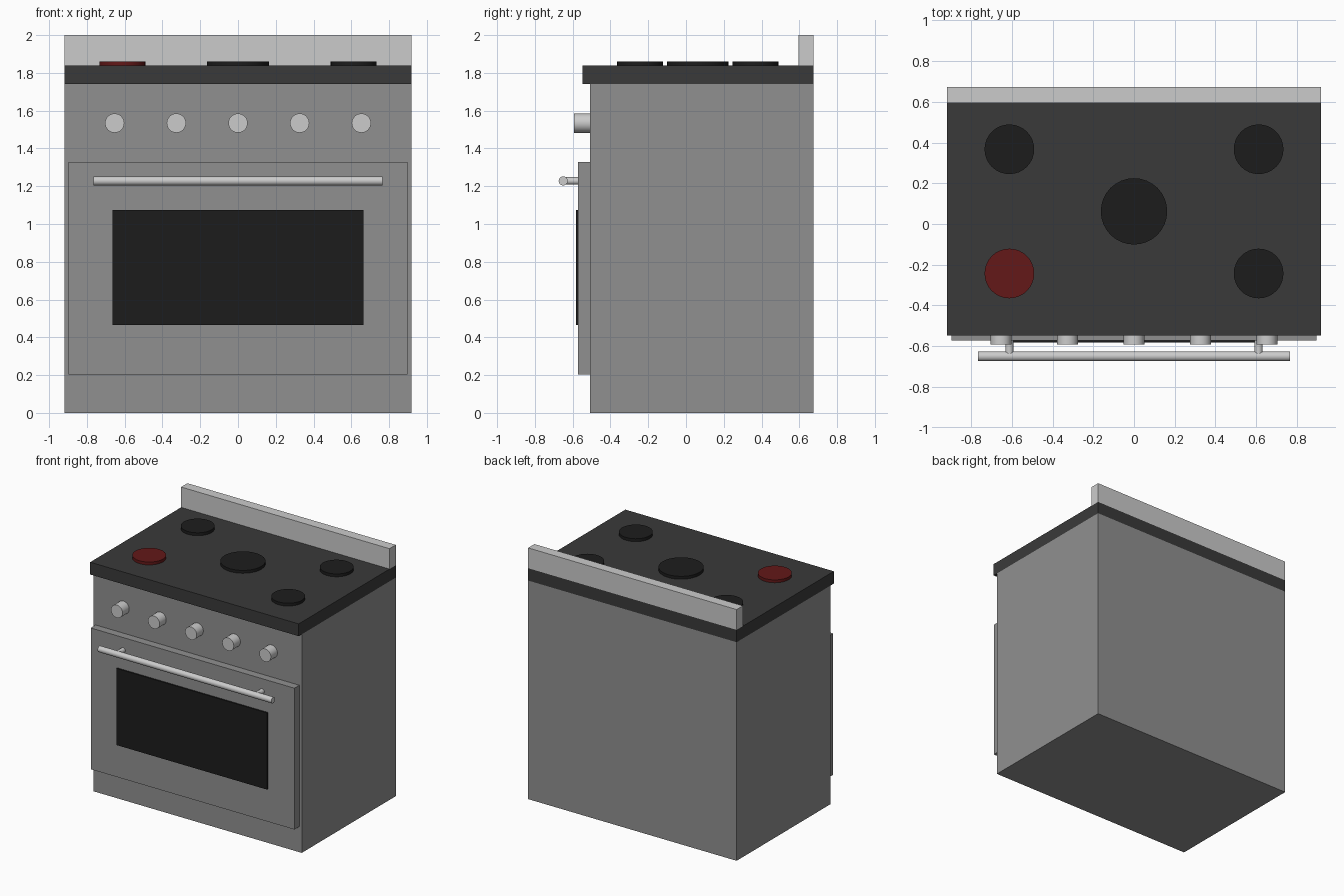
import bpy, math

if "Cube" in bpy.data.objects:
    bpy.data.objects.remove(bpy.data.objects["Cube"])


def material(name, rgb):
    m = bpy.data.materials.new(name)
    m.diffuse_color = (*rgb, 1)
    m.use_nodes = True
    m.node_tree.nodes["Principled BSDF"].inputs["Base Color"].default_value = m.diffuse_color
    return m


STEEL = material("steel", (0.28, 0.28, 0.28))
DARK = material("dark_top", (0.042, 0.042, 0.042))
BLACK = material("black", (0.012, 0.012, 0.012))
RED = material("hot_red", (0.125, 0.009, 0.009))


def finish(name, mat):
    o = bpy.context.object
    o.name = name
    if mat:
        o.data.materials.append(mat)
    return o


def box(name, x, y0, y1, z0, z1, mat=None):
    """Box spanning -x..x, y0..y1, z0..z1."""
    bpy.ops.mesh.primitive_cube_add(size=1, location=(0, (y0 + y1) / 2, (z0 + z1) / 2))
    bpy.context.object.scale = (2 * x, y1 - y0, z1 - z0)
    bpy.ops.object.transform_apply(location=False, rotation=False, scale=True)
    return finish(name, mat)


def cylinder(name, loc, r, depth, axis="z", mat=None):
    rot = {"x": (0, math.pi / 2, 0), "y": (math.pi / 2, 0, 0), "z": (0, 0, 0)}[axis]
    bpy.ops.mesh.primitive_cylinder_add(vertices=32, radius=r, depth=depth,
                                        location=loc, rotation=rot)
    bpy.ops.object.shade_smooth_by_angle(angle=math.radians(30))
    return finish(name, mat)


# Body, cooktop and backsplash
box("body", 0.918, -0.509, 0.674, 0, 1.74, STEEL)
box("cooktop", 0.918, -0.548, 0.674, 1.74, 1.838, DARK)
box("backsplash", 0.918, 0.595, 0.674, 1.838, 2.0)

# Oven door with window
box("oven_door", 0.897, -0.571, -0.509, 0.204, 1.329, STEEL)
box("door_window", 0.664, -0.583, -0.56, 0.464, 1.074, BLACK)

# Door handle on two posts
cylinder("handle_bar", (0, -0.65, 1.228), 0.024, 1.53, "x")
for side, x in (("left", -0.612), ("right", 0.612)):
    cylinder(f"handle_post_{side}", (x, -0.602, 1.228), 0.02, 0.08, "y")

# Control knobs
for i in range(5):
    cylinder(f"knob_{i + 1}", ((i - 2) * 0.3265, -0.55, 1.534), 0.051, 0.084, "y")

# Burners: four corners plus a large centre one; front left is hot
for fx, x in (("left", -0.612), ("right", 0.612)):
    for fy, y in (("front", -0.243), ("back", 0.367)):
        hot = fx == "left" and fy == "front"
        cylinder(f"burner_{fy}_{fx}", (x, y, 1.848), 0.122, 0.026, "z", RED if hot else BLACK)
cylinder("burner_centre", (0, 0.062, 1.848), 0.163, 0.026, "z", BLACK)
